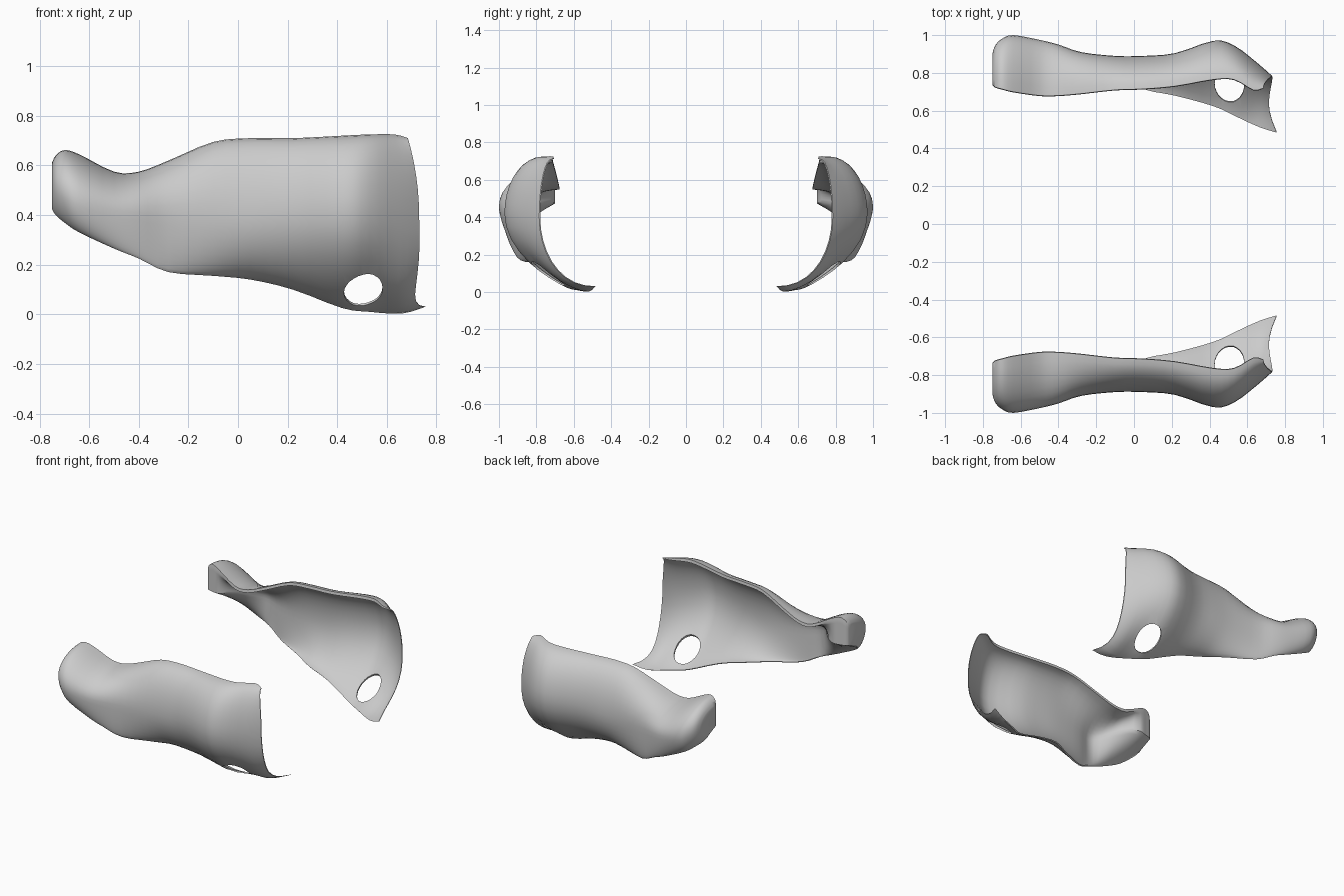
import bpy, bmesh, math
from mathutils import Vector, Matrix

if "Cube" in bpy.data.objects:
    bpy.data.objects.remove(bpy.data.objects["Cube"])

# Cross-sections along x: x, top y, top z, bulge y, bulge z, bottom y, bottom z
STATIONS = [Vector(s) for s in [
    (-.750, .74, .61, .90, .51, .83, .425),
    (-.735, .725, .64, .945, .51, .86, .40),
    (-.700, .715, .662, .98, .49, .90, .37),
    (-.640, .70, .645, 1.0, .46, .93, .33),
    (-.500, .68, .575, .975, .42, .935, .265),
    (-.400, .68, .575, .95, .41, .925, .225),
    (-.280, .69, .62, .91, .40, .885, .17),
    (-.100, .71, .695, .89, .40, .80, .155),
    (.050, .715, .71, .89, .40, .72, .14),
    (.220, .73, .71, .905, .42, .685, .10),
    (.420, .765, .72, .97, .42, .63, .025),
    (.530, .765, .725, .945, .42, .58, .01),
    (.650, .71, .725, .855, .41, .52, .003),
    (.730, .72, .71, .785, .40, .49, .03),
]]
STEPS, HALF = 3, 9


def catmull(a, b, c, d, t):
    return 0.5 * (2 * b + (c - a) * t + (2 * a - 5 * b + 4 * c - d) * t * t
                  + (3 * b - a - 3 * c + d) * t ** 3)


def smooth(v, lo, hi):
    t = min(max((v - lo) / (hi - lo), 0), 1)
    return t * t * (3 - 2 * t)


def rib(s):
    """Curved rib from the top lip, over the bulge, to the lower edge."""
    x, yt, zt, ym, zm, yb, zb = s
    end = min(max((x - .5) / .23, 0), 1) ** 2
    power = 1.2 + .5 * smooth(x, .05, .4) - .8 * smooth(x, .53, .73)
    pts = []
    for j in range(2 * HALF + 1):
        a = j / HALF * math.pi / 2
        if j <= HALF:
            y = yt + (ym - yt) * math.sin(a)
            z = zm + (zt - zm) * math.cos(a)
            dx = -.045 * math.cos(a) ** 2
        else:
            b = a - math.pi / 2
            u = b / (math.pi / 2)
            y = yb + (ym - yb) * max(math.cos(b), 0) ** power
            z = zm - (zm - zb) * math.sin(b)
            dx = .01 * math.sin(math.pi * u) - .03 * math.sin(math.pi * u ** 2) + .025 * u ** 4
        pts.append(Vector((x + dx * end, y, z)))
    return pts


def section(s):
    """Closed loop: outer rib, then the inner rib back; the rear end thickens to a wedge."""
    x, yt, zt, ym, zm, yb, zb = s
    thin = 1 - .75 * smooth(x, .55, .73)
    knob = 1 - smooth(x, -.66, -.38)
    y0, z0, y1, z1 = yt - .003, zt - .02 * thin, yb - .006, zb + .006 * thin
    inner = rib((x, y0, z0, ym - .024 * thin, zm, y1, z1))
    lip_z = .47 + .03 * smooth(x, -.7, -.5)
    for j, p in enumerate(inner):
        u = j / HALF
        if u <= 1:      # upright lip face
            wedge = Vector((x, y0, z0 + (lip_z - z0) * u))
        else:           # slanted underside
            wedge = Vector((x, y0 + (y1 - y0) * (u - 1), lip_z + (z1 - lip_z) * (u - 1)))
        inner[j] = p.lerp(wedge, knob)
    return rib(s) + inner[::-1]


# Curved side plate
rows = []
n = len(STATIONS)
for i in range(n - 1):
    a, b, c, d = (STATIONS[min(max(k, 0), n - 1)] for k in (i - 1, i, i + 1, i + 2))
    rows += [section(catmull(a, b, c, d, t / STEPS)) for t in range(STEPS)]
rows.append(section(STATIONS[-1]))

bm = bmesh.new()
grid = [[bm.verts.new(p) for p in r] for r in rows]
m = len(grid[0])
for r, q in zip(grid, grid[1:]):
    for j in range(m):
        k = (j + 1) % m
        bm.faces.new((r[j], q[j], q[k], r[k]))
for r in (grid[0], grid[-1]):
    for j in range(m // 2 - 1):
        bm.faces.new((r[j], r[j + 1], r[m - 2 - j], r[m - 1 - j]))
bmesh.ops.recalc_face_normals(bm, faces=bm.faces)
mesh = bpy.data.meshes.new("side_plates")
bm.to_mesh(mesh)
bm.free()
plate = bpy.data.objects.new("side_plates", mesh)
bpy.context.collection.objects.link(plate)

# Oval hole through the lower corner
bpy.ops.mesh.primitive_cylinder_add(vertices=24, radius=1, depth=1)
cutter = bpy.context.object
cutter.name = "hole_cutter"
cutter.hide_render = True
cutter.matrix_world = (Matrix.Translation((.505, .74, .095))
                       @ Matrix.Rotation(math.radians(33), 4, 'X')
                       @ Matrix.Diagonal((.078, .108, .2, 1)))

hole = plate.modifiers.new("hole", 'BOOLEAN')
hole.operation = 'DIFFERENCE'
hole.solver = 'EXACT'
hole.object = cutter
mirror = plate.modifiers.new("other_side", 'MIRROR')
mirror.use_axis = (False, True, False)

bpy.ops.object.select_all(action='DESELECT')
plate.select_set(True)
bpy.context.view_layer.objects.active = plate
bpy.context.view_layer.update()
for name in ("hole", "other_side"):
    bpy.ops.object.modifier_apply(modifier=name)
bpy.data.objects.remove(cutter)
bpy.ops.object.shade_smooth_by_angle(angle=math.radians(40))
